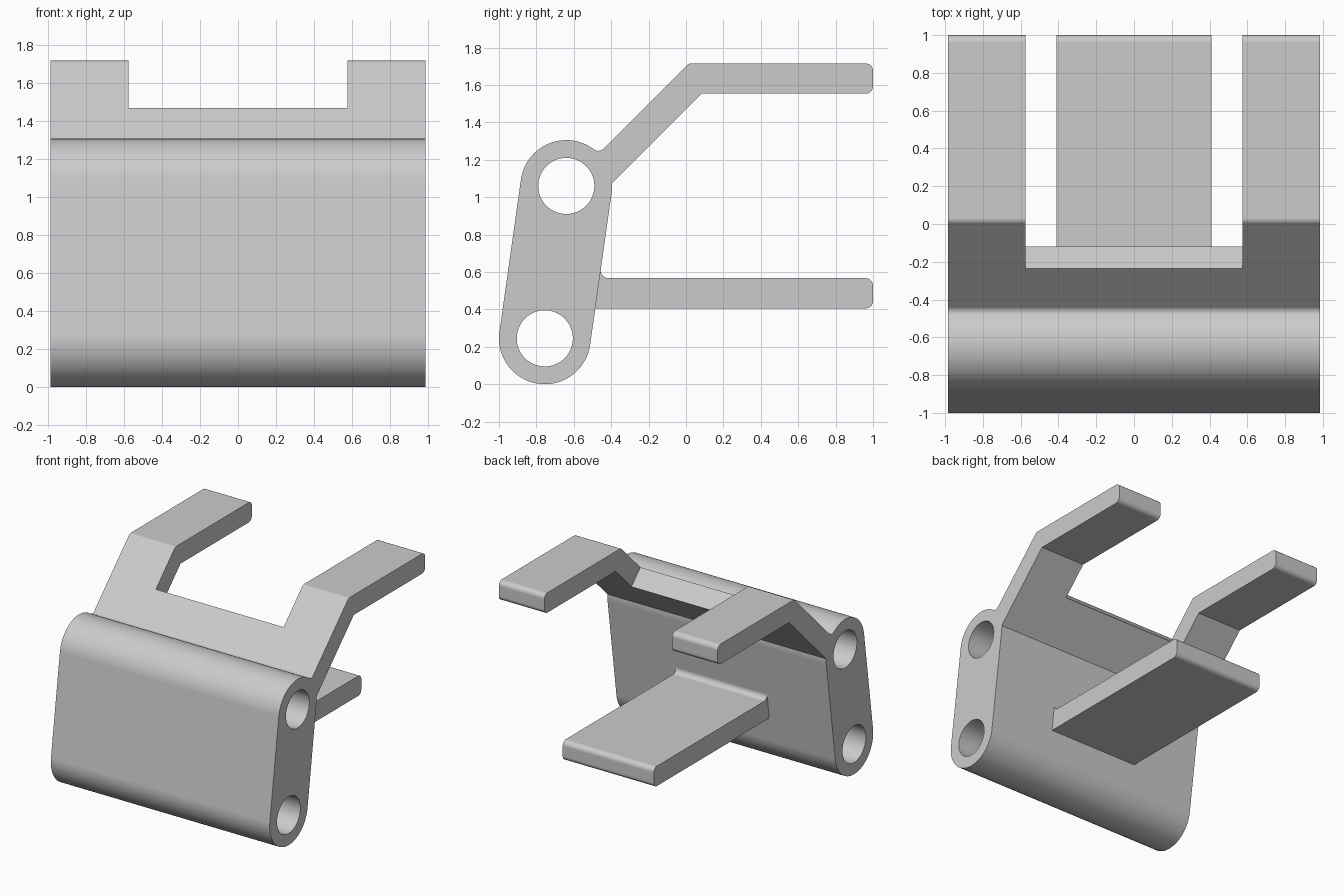
import bpy, bmesh
from math import cos, sin, pi, radians, atan2
from mathutils import Vector

if "Cube" in bpy.data.objects:
    bpy.data.objects.remove(bpy.data.objects["Cube"])

HALF_W = 0.985                      # half width of the bracket
R, HOLE = 0.245, 0.15               # outer and bore radii
TOP = Vector((-0.64, 1.06))         # bore centres in (y, z)
LOW = Vector((-0.755, 0.245))
THICK = 0.162                       # prong thickness
ROUND = 0.04                        # small fillets

grey = bpy.data.materials.new("light_grey")
grey.use_nodes = True
grey.diffuse_color = (0.6, 0.6, 0.6, 1)
grey.node_tree.nodes["Principled BSDF"].inputs["Base Color"].default_value = (0.6, 0.6, 0.6, 1)


def arc(centre, radius, start, end, steps):
    return [centre + radius * Vector((cos(a), sin(a)))
            for a in (start + (end - start) * i / steps for i in range(steps + 1))]


def fillet(before, corner, after, radius=ROUND, steps=8):
    """Points of a round between two straight edges."""
    d1, d2 = (before - corner).normalized(), (after - corner).normalized()
    half = d1.angle(d2) / 2
    centre = corner + (d1 + d2).normalized() * radius / sin(half)
    ends = [corner + d * radius * cos(half) / sin(half) - centre for d in (d1, d2)]
    a0 = atan2(ends[0].y, ends[0].x)
    turn = (atan2(ends[1].y, ends[1].x) - a0 + pi) % (2 * pi) - pi
    return arc(centre, radius, a0, a0 + turn, steps)


def extrude(name, profile, x0, x1):
    """Prism from a (y, z) outline, swept along x."""
    bm = bmesh.new()
    face = bm.faces.new([bm.verts.new((x0, p.x, p.y)) for p in profile])
    new = bmesh.ops.extrude_face_region(bm, geom=[face])["geom"]
    bmesh.ops.translate(bm, vec=(x1 - x0, 0, 0),
                        verts=[v for v in new if isinstance(v, bmesh.types.BMVert)])
    bmesh.ops.recalc_face_normals(bm, faces=bm.faces)
    mesh = bpy.data.meshes.new(name)
    bm.to_mesh(mesh)
    bm.free()
    mesh.materials.append(grey)
    obj = bpy.data.objects.new(name, mesh)
    bpy.context.collection.objects.link(obj)
    return obj


def combine(target, tool, operation):
    mod = target.modifiers.new(operation, 'BOOLEAN')
    mod.operation, mod.object, mod.solver = operation, tool, 'EXACT'
    bpy.context.view_layer.objects.active = target
    bpy.ops.object.modifier_apply(modifier=mod.name)
    bpy.data.objects.remove(tool)


def sloped(u, v):
    """Point along / across the 45 degree slope, from the upper bore."""
    return TOP + (Vector((1, 1)) * u + Vector((-1, 1)) * v) / 2 ** 0.5


# Main body: two round ends joined by flat sides
axis = TOP - LOW
lean = atan2(axis.y, axis.x)
body = extrude("hinge_bracket",
               arc(TOP, R, lean - pi / 2, lean + pi / 2, 48)
               + arc(LOW, R, lean + pi / 2, lean + 3 * pi / 2, 48), -HALF_W, HALF_W)

# Upper fork: sloped web bending into two level prongs
tip, fork_top = 1.0, 1.715
fork_low = fork_top - THICK
top_bend = Vector((fork_top - TOP.y + TOP.x, fork_top))
low_bend = Vector((fork_low - TOP.y + TOP.x + THICK * 2 ** 0.5, fork_low))
tip_low, tip_top = Vector((tip, fork_low)), Vector((tip, fork_top))
root_u = ((R + ROUND) ** 2 - ROUND ** 2) ** 0.5
root_low, root_top = sloped(0.13, -THICK), sloped(root_u, 0)
root_arc = arc(sloped(root_u, ROUND), ROUND, -pi / 4, -pi / 4 - atan2(root_u, ROUND), 10)
fork = extrude("fork",
               [root_low, low_bend] + fillet(low_bend, tip_low, tip_top)
               + fillet(tip_low, tip_top, top_bend)
               + fillet(tip_top, top_bend, root_top)
               + root_arc + [sloped(0.2, 0.02)], -HALF_W, HALF_W)

# Gap between the prongs, cut square to the slope
gap = extrude("gap_cutter", [sloped(0.573, -0.5), sloped(3, -2.2),
                             sloped(3, 2), sloped(0.573, 0.5)], -0.575, 0.575)
combine(fork, gap, 'DIFFERENCE')

# Lower plate: single wide tongue with a filleted root
plate_low = 0.405
plate_top = plate_low + THICK


def back_face(z):
    normal = Vector((axis.y, -axis.x)).normalized()
    start = LOW + normal * R
    return start + axis * ((z - start.y) / axis.y)


corners = [Vector((-0.55, plate_low)), Vector((tip, plate_low)),
           Vector((tip, plate_top)), back_face(plate_top), back_face(0.65)]
outline = [corners[0]]
for i in (1, 2, 3):
    outline += fillet(*corners[i - 1:i + 2])
plate = extrude("plate", outline + [Vector((-0.55, 0.61))], -0.41, 0.41)

combine(body, fork, 'UNION')
combine(body, plate, 'UNION')

# Through bores
for centre in (TOP, LOW):
    bore = extrude("bore_cutter", arc(centre, HOLE, 0, 2 * pi, 64)[:-1], -1.2, 1.2)
    combine(body, bore, 'DIFFERENCE')

# Smooth rounds, crisp edges
bpy.ops.object.select_all(action='DESELECT')
body.select_set(True)
bpy.context.view_layer.objects.active = body
bpy.ops.object.shade_smooth_by_angle(angle=radians(25))
weighted = body.modifiers.new("even_shading", 'WEIGHTED_NORMAL')
weighted.keep_sharp = True
